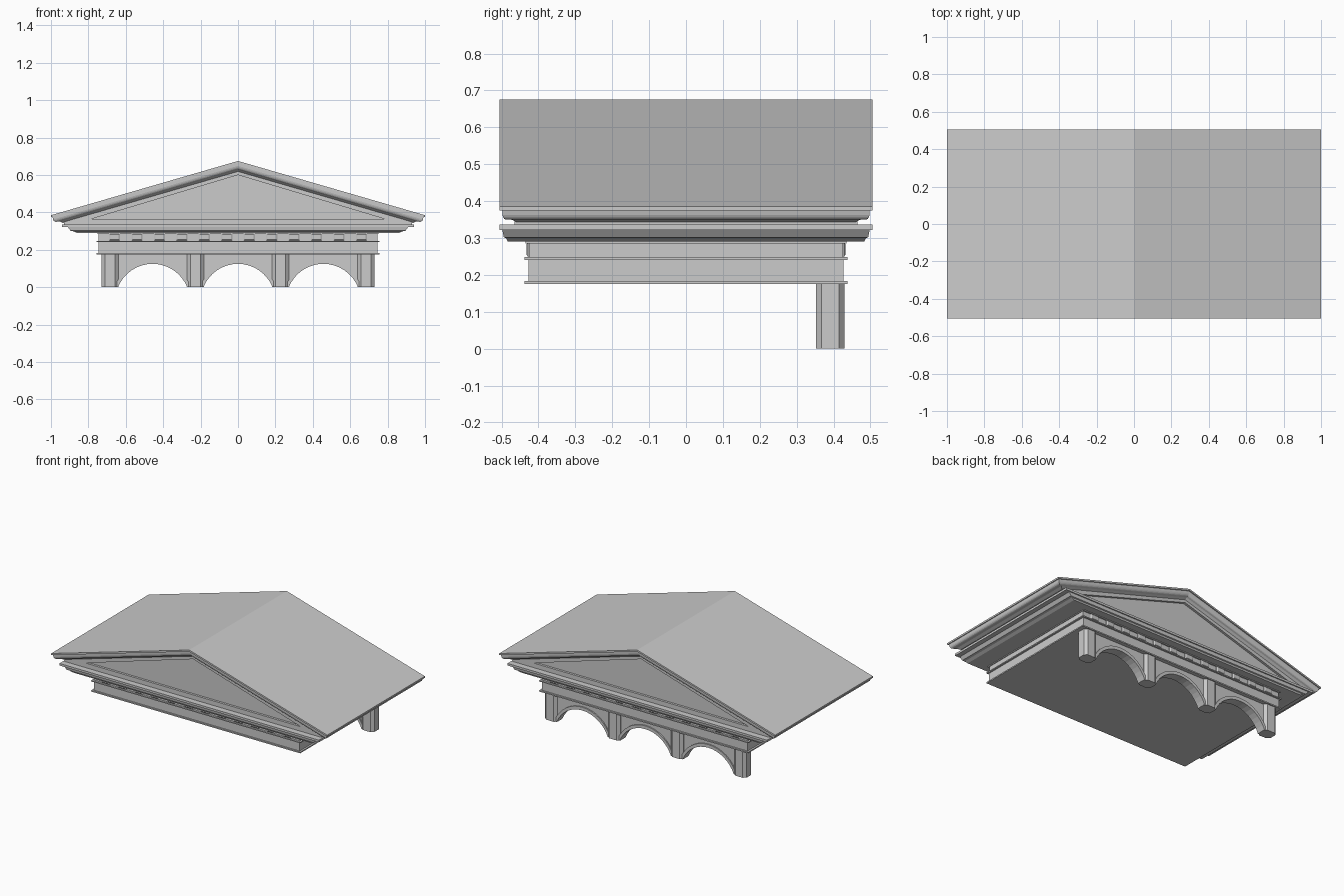
import bpy, bmesh, math

if "Cube" in bpy.data.objects:
    bpy.data.objects.remove(bpy.data.objects["Cube"])

SLOPE = 0.29


def finish(bm, name):
    bmesh.ops.recalc_face_normals(bm, faces=bm.faces[:])
    me = bpy.data.meshes.new(name)
    bm.to_mesh(me)
    bm.free()
    ob = bpy.data.objects.new(name, me)
    bpy.context.collection.objects.link(ob)
    return ob


def loft(name, rings):
    """Skin a stack of closed rings and cap both ends."""
    bm = bmesh.new()
    vs = [[bm.verts.new(p) for p in r] for r in rings]
    n = len(vs[0])
    for a, b in zip(vs, vs[1:]):
        for i in range(n):
            j = (i + 1) % n
            bm.faces.new((a[i], a[j], b[j], b[i]))
    for r in (vs[0], vs[-1]):
        if n == 6:   # gable ring: two flat slopes
            bm.faces.new((r[0], r[1], r[4], r[5]))
            bm.faces.new((r[1], r[2], r[3], r[4]))
        else:
            bm.faces.new(r)
    return finish(bm, name)


def rect(hx, hy, z):
    return [(-hx, -hy, z), (hx, -hy, z), (hx, hy, z), (-hx, hy, z)]


def gable(drop, hx, hy):
    top = 0.675 - drop
    low = top - SLOPE * hx
    return [(-hx, -hy, low), (0, -hy, top), (hx, -hy, low),
            (hx, hy, low), (0, hy, top), (-hx, hy, low)]


def prism(name, pts, y0, y1):
    """Extrude an xz outline along y."""
    return loft(name, [[(x, y, z) for x, z in pts] for y in (y0, y1)])


# Roof with moulded raking edge
rings = [gable(0, 1, .505), gable(.011, 1, .505), gable(.011, .992, .498)]
for i in range(1, 6):
    t = i / 5 * math.pi / 2
    rings.append(gable(.018 + .026 * math.sin(t),
                       .968 + .022 * math.cos(t), .484 + .014 * math.cos(t)))
rings += [gable(.046, .955, .478), gable(.06, .935, .46)]
loft("roof", rings)

# Pediment body with sunken triangular panels on both ends
body = prism("pediment", [(-.93, .33), (.93, .33), (.93, .35),
                          (0, .63), (-.93, .35)], -.465, .465)
for side in (-1, 1):
    cut = prism("panel_cutter", [(-.78, .366), (.78, .366), (0, .6)],
                side * .45, side * .6)
    cut.hide_render = True
    cut.hide_viewport = True
    mod = body.modifiers.new("panel", 'BOOLEAN')
    mod.operation = 'DIFFERENCE'
    mod.solver = 'EXACT'
    mod.object = cut

# Horizontal cornice
loft("cornice", [rect(*p) for p in (
    (.75, .435, .285), (.75, .435, .29), (.862, .483, .29), (.88, .487, .299),
    (.895, .494, .302), (.91, .498, .322), (.94, .505, .322), (.94, .505, .336))])

# Architrave and frieze with two fillets
loft("entablature", [rect(*p) for p in (
    (.757, .438, .175), (.757, .438, .183), (.745, .427, .183),
    (.745, .427, .241), (.757, .438, .241), (.757, .438, .248),
    (.745, .425, .248), (.745, .425, .292))])

# Dentil blocks on front and back
for side in (-1, 1):
    for i in range(12):
        x = -.66 + i * .12
        ring = []
        for y, hw, hz in ((.42, .03, .02), (.428, .03, .02), (.433, .022, .013)):
            ring.append([(x + sx * hw, side * y, .269 + sz * hz)
                         for sx, sz in ((-1, -1), (1, -1), (1, 1), (-1, 1))])
        loft("dentil", ring)

# Eight-sided pillars under the back edge
YC = .391
for x in (-.685, -.228, .228, .685):
    oct_pts = []
    for a, b in ((1, .6), (.6, 1), (-.6, 1), (-1, .6),
                 (-1, -.6), (-.6, -1), (.6, -1), (1, -.6)):
        oct_pts.append((x + a * .045, YC + b * .039))
    loft("pillar", [[(px, py, z) for px, py in oct_pts] for z in (0, .178)])


# Arches between the pillars
def arc(cx, half, rise, n=16):
    r = (half * half + rise * rise) / (2 * rise)
    a = math.asin(half / r)
    return [(cx + r * math.sin(-a + 2 * a * i / n),
             rise - r + r * math.cos(-a + 2 * a * i / n)) for i in range(n + 1)]


for cx in (-.4565, 0, .4565):
    inner = arc(cx, .185, .125)
    outer = arc(cx, .203, .146)
    prism("spandrel", inner + [(cx + .22, 0), (cx + .22, .178),
                               (cx - .22, .178), (cx - .22, 0)],
          YC - .022, YC + .022)
    prism("arch_rib", inner + outer[::-1], YC - .03, YC + .03)
